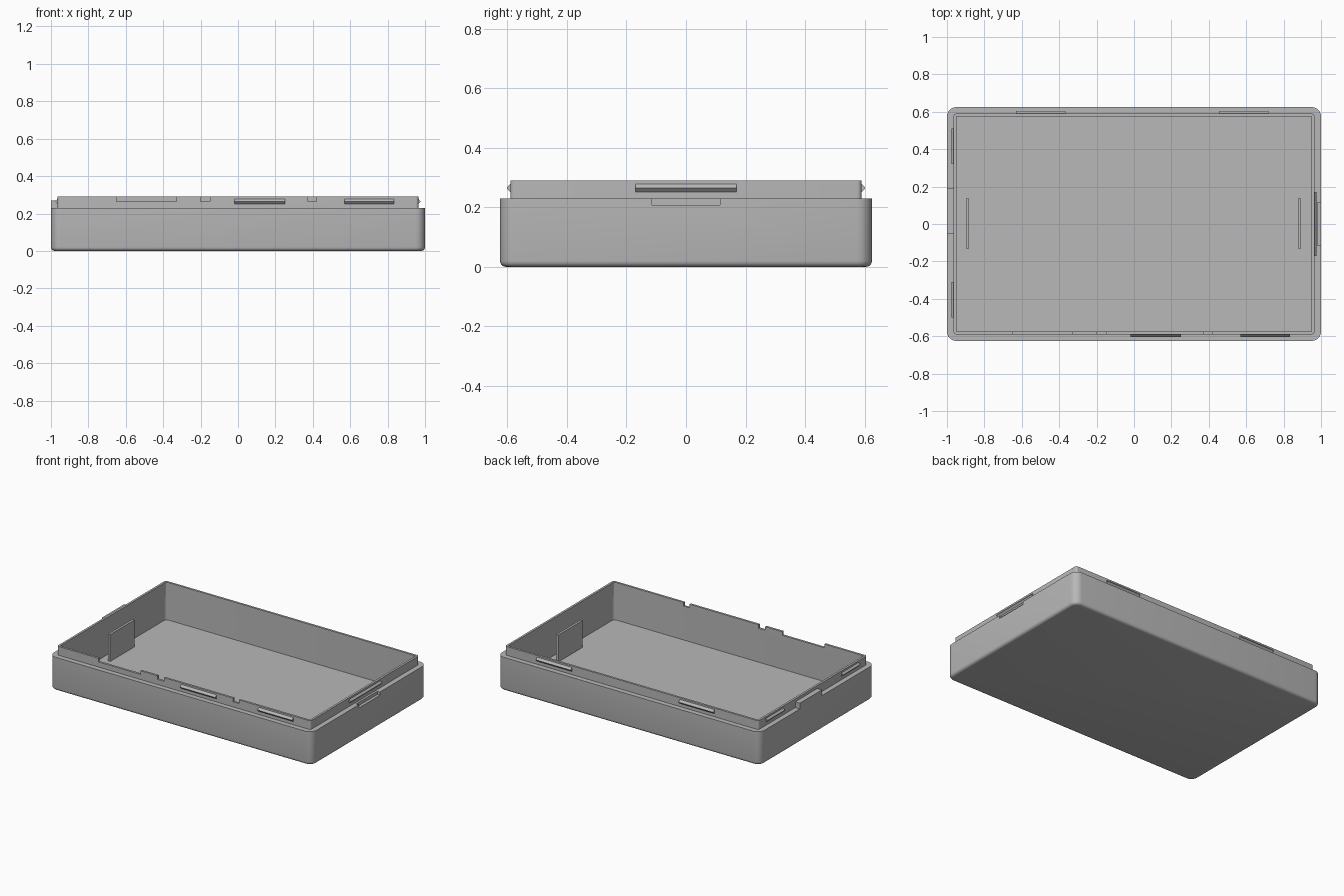
import bpy, bmesh, math
from mathutils import Vector

cube = bpy.data.objects.get("Cube")
if cube:
    bpy.data.objects.remove(cube, do_unlink=True)

grey = bpy.data.materials.new("light grey plastic")
grey.use_nodes = True
colour = (0.48, 0.48, 0.48, 1)
grey.diffuse_color = colour
grey.node_tree.nodes["Principled BSDF"].inputs["Base Color"].default_value = colour


def make_object(name, bm):
    bmesh.ops.recalc_face_normals(bm, faces=bm.faces[:])
    mesh = bpy.data.meshes.new(name)
    bm.to_mesh(mesh)
    bm.free()
    mesh.materials.append(grey)
    obj = bpy.data.objects.new(name, mesh)
    bpy.context.collection.objects.link(obj)
    return obj


def box(name, lo, hi):
    bm = bmesh.new()
    bmesh.ops.create_cube(bm, size=1)
    for v in bm.verts:
        v.co = [(a + b) / 2 + c * (b - a) for a, b, c in zip(lo, hi, v.co)]
    return make_object(name, bm)


def rounded_ring(bm, inset, radius, z, steps=6):
    """Rounded rectangle, inset from the outer footprint."""
    hx, hy = 1 - inset, 0.625 - inset
    ring = []
    for q, (sx, sy) in enumerate(((1, 1), (-1, 1), (-1, -1), (1, -1))):
        for i in range(steps + 1):
            a = math.pi / 2 * (q + i / steps)
            ring.append(bm.verts.new((sx * (hx - radius) + radius * math.cos(a),
                                      sy * (hy - radius) + radius * math.sin(a), z)))
    return ring


def clip(name, axis, side, start, end):
    """Pointed snap ridge on the lip; axis 0 runs along x, axis 1 along y."""
    wall = 0.963 if axis else 0.589
    bm = bmesh.new()
    ends = []
    for t in (start, end):
        loop = []
        for out, z in ((0, 0.25), (0.014, 0.265), (0, 0.28)):
            d = side * (wall + out)
            loop.append(bm.verts.new(Vector((d, t, z) if axis else (t, d, z))))
        bm.faces.new(loop)
        ends.append(loop)
    for i in range(3):
        j = (i + 1) % 3
        bm.faces.new((ends[0][i], ends[0][j], ends[1][j], ends[1][i]))
    return make_object(name, bm)


# Tray: rounded base edge, outer wall, rim, raised lip, cavity and floor
sections = [(0.02 * (1 - math.sin(a)), 0.05 - 0.02 * (1 - math.sin(a)), 0.02 * (1 - math.cos(a)))
            for a in (math.pi / 8 * i for i in range(5))]
sections += [(0.0, 0.05, 0.23), (0.035, 0.015, 0.23), (0.035, 0.015, 0.29),
             (0.05, 0.006, 0.29), (0.05, 0.006, 0.19),
             (0.046, 0.02, 0.19), (0.046, 0.02, 0.03)]
bm = bmesh.new()
rings = [rounded_ring(bm, *s) for s in sections]
for a, b in zip(rings, rings[1:]):
    for i in range(len(a)):
        j = (i + 1) % len(a)
        bm.faces.new((a[i], a[j], b[j], b[i]))
bm.faces.new(rings[0])
bm.faces.new(rings[-1])
tray = make_object("tray", bm)

# Notches in the front lip and in the right rim
cutters = [box("lip_notch_cutter", (x0, -0.61, 0.265), (x1, -0.56, 0.32))
           for x0, x1 in ((-0.65, -0.33), (-0.2, -0.15), (0.375, 0.42))]
cutters.append(box("rim_notch_cutter", (0.98, -0.115, 0.208), (1.05, 0.115, 0.25)))
bpy.context.view_layer.objects.active = tray
for cutter in cutters:
    mod = tray.modifiers.new("notch", "BOOLEAN")
    mod.operation = "DIFFERENCE"
    mod.solver = "EXACT"
    mod.object = cutter
    bpy.ops.object.modifier_apply(modifier=mod.name)
    bpy.data.objects.remove(cutter, do_unlink=True)

bpy.ops.object.select_all(action="DESELECT")
tray.select_set(True)
bpy.ops.object.shade_smooth_by_angle(angle=math.radians(30))

# Raised tab on the left rim
box("rim_tab", (-1, -0.05, 0.225), (-0.964, 0.19, 0.27))

# Upright plates standing on the floor
for label, x in (("left_end", -0.89), ("right_end", 0.885)):
    box(label + "_plate", (x - 0.008, -0.13, 0.025), (x + 0.008, 0.135, 0.215))

# Snap ridges around the lip
clip("front_clip_a", 0, -1, -0.02, 0.25)
clip("front_clip_b", 0, -1, 0.57, 0.835)
clip("back_clip_a", 0, 1, -0.63, -0.365)
clip("back_clip_b", 0, 1, 0.455, 0.72)
clip("left_end_clip_a", 1, -1, -0.5, -0.31)
clip("left_end_clip_b", 1, -1, 0.32, 0.51)
clip("right_end_clip", 1, 1, -0.17, 0.17)
